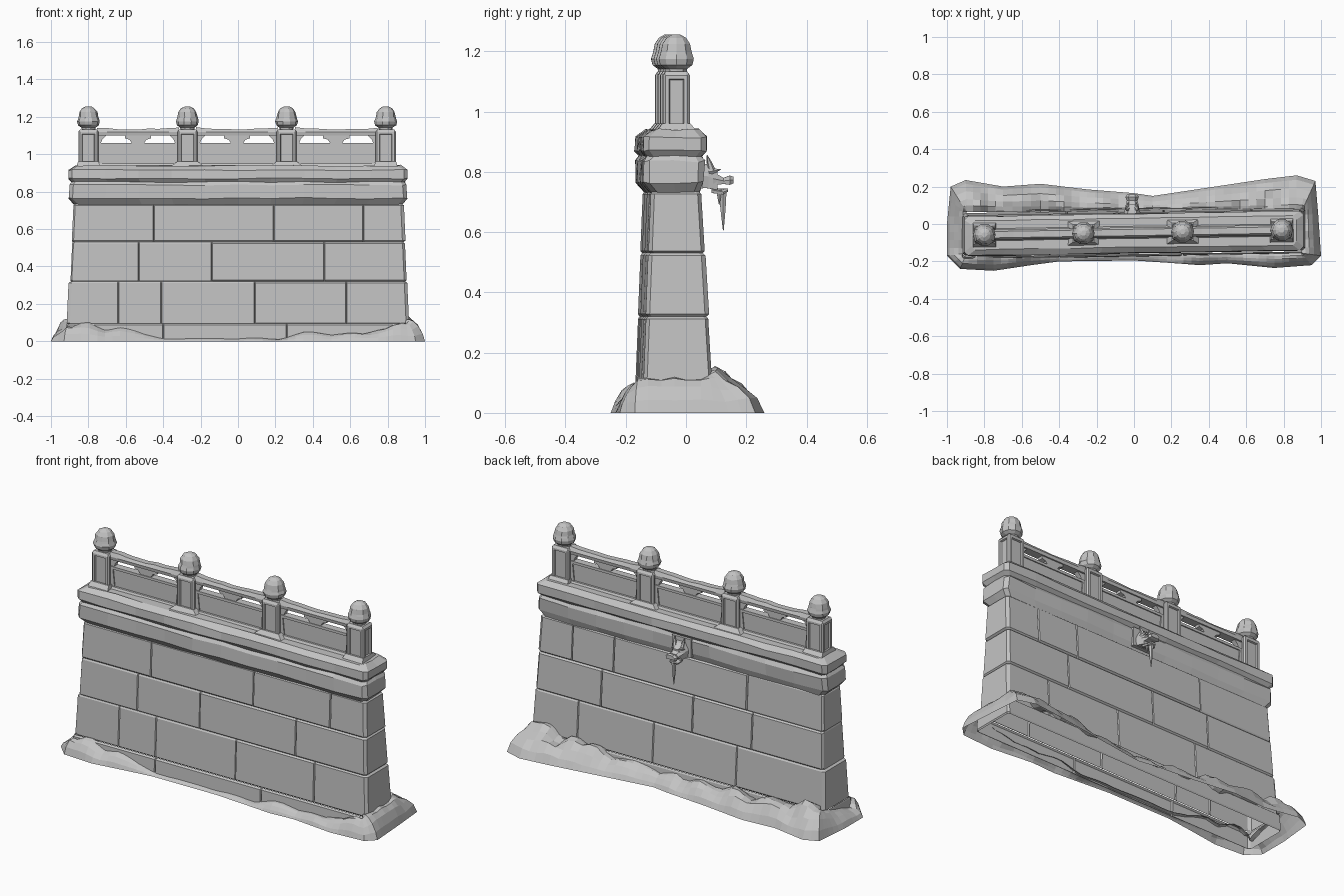
import bpy, bmesh, math, random
from mathutils import Vector, noise

random.seed(4)
cube = bpy.data.objects.get("Cube")
if cube:
    bpy.data.objects.remove(cube)

stone = bpy.data.materials.new("weathered_grey_stone")
stone.use_nodes = True
grey = (0.55, 0.55, 0.55, 1)
stone.diffuse_color = grey
stone.node_tree.nodes["Principled BSDF"].inputs["Base Color"].default_value = grey


def wob(a=0.003):
    return random.uniform(-a, a)


def finish(bm, name, skew=0.016, smooth=False):
    """Turn a bmesh into an object; the wall runs slightly askew."""
    for v in bm.verts:
        v.co.y += skew * v.co.x
    me = bpy.data.meshes.new(name)
    bm.to_mesh(me)
    bm.free()
    me.materials.append(stone)
    ob = bpy.data.objects.new(name, me)
    bpy.context.collection.objects.link(ob)
    if smooth:
        bpy.ops.object.select_all(action='DESELECT')
        ob.select_set(True)
        bpy.context.view_layer.objects.active = ob
        bpy.ops.object.shade_smooth_by_angle(angle=math.radians(35))
    return ob


def loft(rings, bottom=True, top=True):
    """Skin closed rings of equal length."""
    bm = bmesh.new()
    loops = [[bm.verts.new(p) for p in r] for r in rings]
    n = len(loops[0])
    for a, b in zip(loops, loops[1:]):
        for i in range(n):
            j = (i + 1) % n
            bm.faces.new((a[i], a[j], b[j], b[i]))
    if bottom:
        bm.faces.new(loops[0][::-1])
    if top:
        bm.faces.new(loops[-1])
    if bottom and top:
        bmesh.ops.recalc_face_normals(bm, faces=bm.faces)
    return bm


def rect(cx, cy, hx, hy, z):
    return [(cx - hx, cy - hy, z), (cx + hx, cy - hy, z),
            (cx + hx, cy + hy, z), (cx - hx, cy + hy, z)]


def frustum(name, cx, cy, low, high):
    """low and high are (half x, half y, z)."""
    return finish(loft([rect(cx, cy, *low), rect(cx, cy, *high)]), name)


def prism(name, pts, y0, y1):
    """Extrude an x-z outline along y."""
    return finish(loft([[(x, y, z) for x, z in pts] for y in (y0, y1)]), name)


# Wall courses: open shells with grooves at every joint
def course(name, z0, z1, front, back, grow=0.0):
    f_off = [wob() for _ in range(len(front) + 1)]
    b_off = [wob() for _ in range(len(back) + 1)]
    e_off = [wob(0.006), wob(0.006)]

    def ring(z, d):
        k = 0 if d else 1
        hx = 0.915 - 0.045 * z - d + grow
        yf, yb = -0.16 + 0.04 * z + d - grow, 0.08 - 0.06 * z - d + grow
        c, g = 0.012, 0.004

        def side(joints, y, sgn, off):
            pts = [(-hx + c, y + k * off[0], z)]
            for i, j in enumerate(joints):
                pts += [(j - g, y + k * off[i], z), (j, y - sgn * 0.008 * k, z),
                        (j + g, y + k * off[i + 1], z)]
            return pts + [(hx - c, y + k * off[-1], z)]

        def end(s):
            x = s * (hx + k * e_off[s > 0])
            ys = [yf + c, (yf + yb) / 2, yb - c]
            return [(x, y, z) for y in (ys if s > 0 else ys[::-1])]
        return side(front, yf, -1, f_off) + end(1) + side(back, yb, 1, b_off)[::-1] + end(-1)

    rings = [ring(z0, 0.007), ring(z0 + 0.008, 0), ring(z1 - 0.008, 0), ring(z1, 0.007)]
    finish(loft(rings, False, False), name)


course("plinth_course", 0, 0.095, [-0.4, 0.26], [], 0.012)
course("lower_course", 0.09, 0.32, [-0.64, -0.41, 0.09, 0.58], [-0.36, 0.16, 0.63])
course("middle_course", 0.32, 0.53, [-0.53, -0.14, 0.46], [-0.45, -0.08, 0.49])
course("upper_course", 0.53, 0.735, [-0.45, 0.19, 0.67], [-0.41, 0.42, 0.68])


# Moulded cornice and coping, slightly worn
def worn_ring(z, hx, yf, yb):
    xs = [-hx + 0.02 + (2 * hx - 0.04) * i / 10 for i in range(11)]
    mid = (yf + yb) / 2
    pts = [(x, yf + wob(), z + wob(0.004)) for x in xs]
    pts += [(hx, y, z + wob(0.004)) for y in (yf + 0.02, mid, yb - 0.02)]
    pts += [(x, yb + wob(), z + wob(0.004)) for x in xs[::-1]]
    return pts + [(-hx, y, z + wob(0.004)) for y in (yb - 0.02, mid, yf + 0.02)]


cornice = [(0.725, 0.872, -0.122, 0.03), (0.765, 0.905, -0.155, 0.045),
           (0.835, 0.9, -0.155, 0.047), (0.852, 0.89, -0.142, 0.038),
           (0.87, 0.907, -0.158, 0.055), (0.915, 0.907, -0.156, 0.055),
           (0.94, 0.87, -0.125, 0.03)]
finish(loft([worn_ring(*r) for r in cornice], bottom=False), "cornice_and_coping")

# Railing posts with sunken panels, flared feet and bud finials
RAIL_Y = -0.045
posts = [-0.8, -0.27, 0.26, 0.79]
bud = [(0.035, 1.12), (0.038, 1.142), (0.056, 1.155), (0.061, 1.175), (0.056, 1.19),
       (0.053, 1.2), (0.048, 1.225), (0.034, 1.245), (0.014, 1.256)]
for n, px in enumerate(posts, 1):
    foot = 0.065 if n in (1, 4) else 0.1
    frustum(f"post_foot_{n}", px, RAIL_Y, (foot, 0.075, 0.925), (0.056, 0.047, 0.96))
    bm = loft([rect(px, RAIL_Y, 0.054, 0.045, z) for z in (0.93, 1.12)]
              + [rect(px, RAIL_Y, 0.044, 0.036, 1.133)])
    upright = [e for e in bm.edges if abs(e.verts[0].co.z - e.verts[1].co.z) > 0.1]
    bmesh.ops.bevel(bm, geom=upright, offset=0.008, segments=1, affect='EDGES')
    panels = [f for f in bm.faces if abs(f.normal.z) < 0.1 and f.calc_area() > 0.01]
    bmesh.ops.inset_individual(bm, faces=panels, thickness=0.016)
    inner = [e for f in panels for e in f.edges]
    bmesh.ops.inset_individual(bm, faces=panels, thickness=0.005, depth=-0.009)
    finish(bm, f"post_{n}")
    rings = []
    for r, z in bud:
        rings.append([(px + r * math.cos(a) + wob(0.002), RAIL_Y + r * math.sin(a), z)
                      for a in (math.tau * i / 10 for i in range(10))])
    finish(loft(rings), f"finial_{n}")

# Railing bays: kerb, panel, worn top rail and pierced supports
for n, (a, b) in enumerate(zip(posts, posts[1:]), 1):
    c, h = (a + b) / 2, (b - a) / 2 - 0.045
    frustum(f"kerb_{n}", c, RAIL_Y, (h, 0.04, 0.925), (h, 0.026, 0.95))
    frustum(f"panel_{n}", c, RAIL_Y, (h, 0.014, 0.93), (h, 0.014, 1.055))
    frustum(f"panel_border_{n}", c, RAIL_Y, (h, 0.02, 1.045), (h, 0.02, 1.06))
    prism(f"cup_support_{n}", [(c - 0.03, 1.055), (c + 0.03, 1.055), (c + 0.045, 1.078),
                               (c + 0.07, 1.085), (c + 0.07, 1.105), (c - 0.07, 1.105),
                               (c - 0.07, 1.085), (c - 0.045, 1.078)],
          RAIL_Y - 0.016, RAIL_Y + 0.016)
    for s in (-1, 1):
        e = c + s * h
        prism(f"corner_bracket_{n}_{'left' if s > 0 else 'right'}",
              [(e, 1.055), (e - s * 0.02, 1.055), (e - s * 0.03, 1.08),
               (e - s * 0.055, 1.105), (e, 1.105)], RAIL_Y - 0.014, RAIL_Y + 0.014)
        prism(f"panel_side_{n}_{'left' if s > 0 else 'right'}",
              [(e, 0.935), (e - s * 0.03, 0.935), (e - s * 0.018, 1.05), (e, 1.05)],
              RAIL_Y - 0.02, RAIL_Y + 0.02)
    rings = []
    for i in range(9):
        x = c - h + 2 * h * i / 8
        top = 1.134 + 0.008 * abs(i / 4 - 1) ** 2 + wob()
        prof = [(-0.024, 1.1), (0.024, 1.1), (0.027, 1.118), (0.017, top), (-0.017, top),
                (-0.027, 1.118)]
        rings.append([(x, RAIL_Y + y, z) for y, z in prof])
    finish(loft(rings), f"top_rail_{n}")

# Carved water spout with icicles on the back
SX = -0.01
frustum("spout_plate", SX, 0.04, (0.06, 0.016, 0.745), (0.06, 0.016, 0.85))


def spout_part(name, sections):
    """Loft along y; each section is (y, half width, z low, z high)."""
    finish(loft([[(SX - w, y, lo), (SX + w, y, lo), (SX + w * 1.1, y, (lo + hi) / 2),
                  (SX + w * 0.6, y, hi), (SX - w * 0.6, y, hi),
                  (SX - w * 1.1, y, (lo + hi) / 2)] for y, w, lo, hi in sections]), name)


spout_part("spout_neck", [(0.04, 0.045, 0.75, 0.83), (0.075, 0.036, 0.745, 0.825),
                          (0.105, 0.03, 0.74, 0.8)])
spout_part("spout_upper_jaw", [(0.09, 0.034, 0.755, 0.8), (0.125, 0.026, 0.76, 0.78),
                               (0.145, 0.033, 0.757, 0.788), (0.158, 0.024, 0.762, 0.784)])
spout_part("spout_lower_jaw", [(0.085, 0.028, 0.73, 0.75), (0.125, 0.024, 0.725, 0.742),
                               (0.14, 0.014, 0.735, 0.745)])


def spike(name, base, tip, r):
    base, tip = Vector(base), Vector(tip)
    q = (tip - base).to_track_quat('Z', 'Y')
    rings = [[p + q @ Vector((s * math.cos(k * math.tau / 6), s * math.sin(k * math.tau / 6), 0))
              for k in range(6)] for p, s in
             ((base, r), (base.lerp(tip, 0.5), r * 0.65), (tip, r * 0.1))]
    finish(loft(rings), name)


for s, word in ((1, "left"), (-1, "right")):
    spike(f"spout_horn_{word}", (SX + s * 0.022, 0.085, 0.805), (SX + s * 0.03, 0.07, 0.855), 0.013)
    spike(f"spout_brow_{word}", (SX + s * 0.025, 0.075, 0.80), (SX + s * 0.022, 0.115, 0.808), 0.013)
spike("icicle_long", (SX, 0.122, 0.745), (SX, 0.124, 0.605), 0.015)
spike("icicle_short", (SX + 0.016, 0.11, 0.74), (SX + 0.016, 0.11, 0.69), 0.01)

# Drifted earth and rubble round the foot: outline x, y and bank height
bank = [(-1, -.17, .06), (-.93, -.24, .11), (-.75, -.25, .09), (-.55, -.22, .06), (-.4, -.2, .02),
        (0, -.195, .012), (.22, -.21, .015), (.35, -.22, .04), (.5, -.21, .04), (.75, -.235, .06),
        (.95, -.22, .1), (1, -.17, .12), (.985, .05, .11), (.97, .23, .13), (.87, .26, .14),
        (.7, .24, .12), (.3, .18, .08), (.1, .15, .06), (0, .165, .07), (-.25, .185, .08),
        (-.5, .215, .1), (-.7, .2, .11), (-.9, .235, .13), (-.98, .2, .12), (-1, 0, .09)]
path = []
for p, q in zip(bank, bank[1:] + bank[:1]):
    steps = max(2, round((Vector(q) - Vector(p)).length / 0.045))
    path += [Vector(p).lerp(Vector(q), i / steps) for i in range(steps)]
rings = []
for t, lift in ((0, 0), (0.12, 0.35), (0.35, 0.72), (0.6, 0.95), (0.8, 1.0), (1, 0.9)):
    ring = []
    for p in path:
        foot = Vector((max(-0.895, min(0.895, p.x)), max(-0.155, min(0.065, p.y)), 0))
        x, y, _ = Vector((p.x, p.y, 0)).lerp(foot, t)
        lump = noise.noise(Vector((x * 9, y * 9, 3)))
        ring.append((x, y, p.z * lift * (1 + 0.55 * lump)))
    rings.append(ring)
finish(loft(rings, False, False), "rubble_bank", skew=0)
